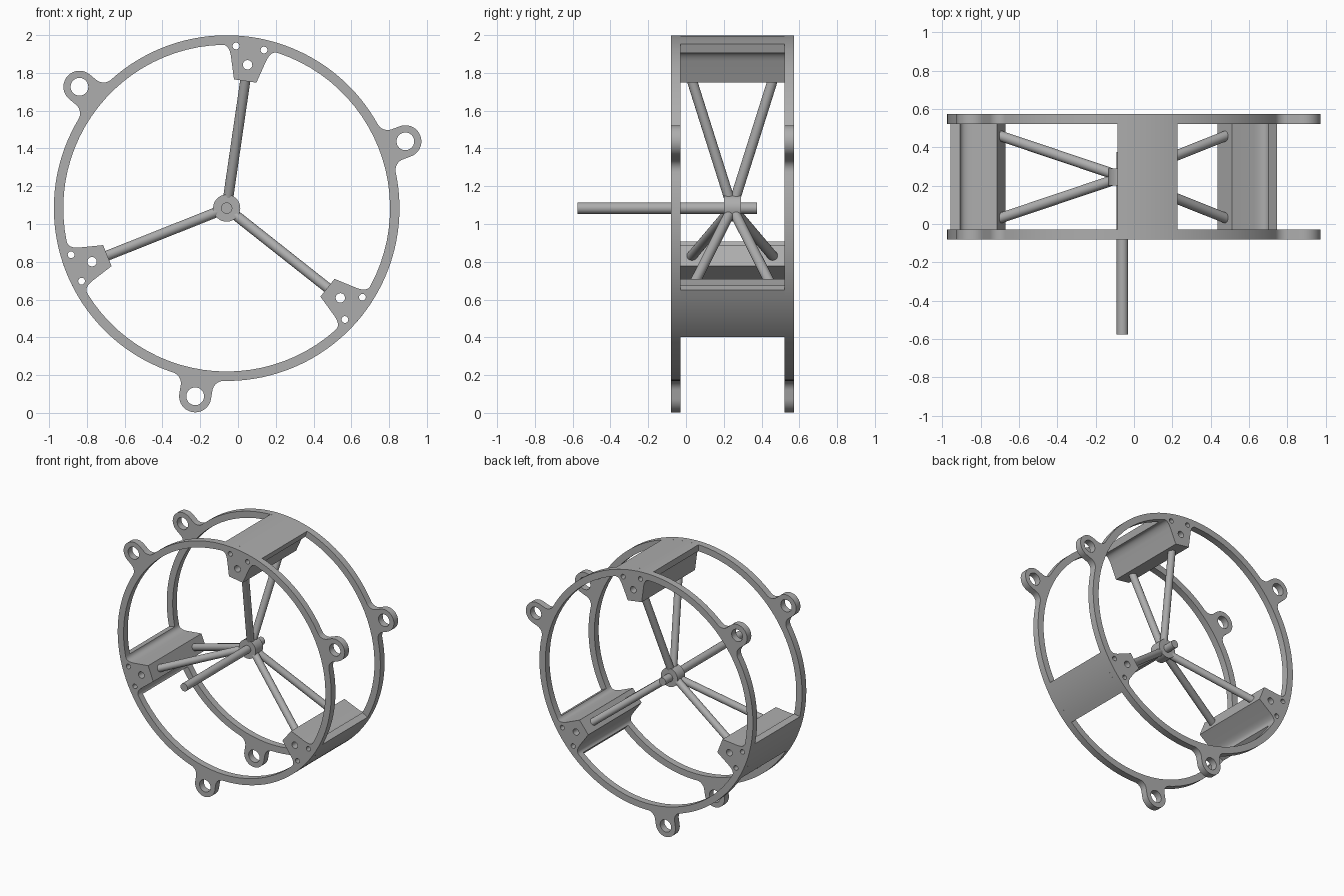
import bpy, bmesh
from math import sin, cos, pi, radians, atan2, sqrt
from mathutils import Vector

cube = bpy.data.objects.get("Cube")
if cube:
    bpy.data.objects.remove(cube, do_unlink=True)

CX, CZ = -0.06, 1.084           # ring centre
R_OUT, R_IN = 0.915, 0.865      # ring radii
FRONT, BACK, PLATE = -0.08, 0.573, 0.052
HUB_Y = 0.245
LUG_R, LUG_W, FILLET = 1.01, 0.085, 0.06
LUGS = [radians(20.5 + 120 * k) for k in range(3)]
BLOCKS = [radians(81.7 + 120 * k) for k in range(3)]
HALF = radians(10)              # half angle of a block's outer shell

grey = bpy.data.materials.new("grey metal")
grey.use_nodes = True
COLOUR = (0.42, 0.42, 0.42, 1)
grey.diffuse_color = COLOUR
grey.node_tree.nodes["Principled BSDF"].inputs["Base Color"].default_value = COLOUR


def arc(cx, cy, r, a0, a1, n):
    return [(cx + r * cos(a0 + (a1 - a0) * i / n),
             cy + r * sin(a0 + (a1 - a0) * i / n)) for i in range(n + 1)]


def turn(points, a):
    return [(u * cos(a) - v * sin(a), u * sin(a) + v * cos(a)) for u, v in points]


def mirrored(points):
    return [(u, -v) for u, v in reversed(points)]


def finish(obj):
    obj.data.materials.clear()
    obj.data.materials.append(grey)
    bpy.ops.object.select_all(action='DESELECT')
    obj.select_set(True)
    bpy.context.view_layer.objects.active = obj
    bpy.ops.object.shade_smooth_by_angle(angle=radians(30))


def extruded(name, loops, y0, y1):
    """Fill nested outlines and extrude them from y0 to y1."""
    curve = bpy.data.curves.new(name + "_outline", 'CURVE')
    curve.dimensions = '2D'
    curve.fill_mode = 'BOTH'
    curve.extrude = (y1 - y0) / 2
    for loop in loops:
        spline = curve.splines.new('POLY')
        spline.points.add(len(loop) - 1)
        for p, (x, z) in zip(spline.points, loop):
            p.co = (x, z, 0, 1)
        spline.use_cyclic_u = True
    helper = bpy.data.objects.new(name + "_outline", curve)
    bpy.context.collection.objects.link(helper)
    bpy.context.view_layer.update()
    graph = bpy.context.evaluated_depsgraph_get()
    mesh = bpy.data.meshes.new_from_object(helper.evaluated_get(graph))
    bpy.data.objects.remove(helper, do_unlink=True)
    bm = bmesh.new()
    bm.from_mesh(mesh)
    bmesh.ops.remove_doubles(bm, verts=bm.verts, dist=0.0001)
    bmesh.ops.recalc_face_normals(bm, faces=bm.faces)
    bm.to_mesh(mesh)
    bm.free()
    obj = bpy.data.objects.new(name, mesh)
    obj.rotation_euler = (pi / 2, 0, 0)
    obj.location = (CX, (y0 + y1) / 2, CZ)
    bpy.context.collection.objects.link(obj)
    finish(obj)


def rod(name, a, b, radius, sides=24):
    a, b = Vector(a), Vector(b)
    bpy.ops.mesh.primitive_cylinder_add(vertices=sides, radius=radius,
                                        depth=(b - a).length, location=(a + b) / 2)
    obj = bpy.context.object
    obj.name = name
    obj.rotation_euler = (b - a).to_track_quat('Z', 'Y').to_euler()
    finish(obj)


# Block cross-section: inner side with a fillet running into the shell
p0 = Vector((R_IN * cos(HALF), -R_IN * sin(HALF)))
p1, p2 = Vector((0.86, -0.112)), Vector((0.80, -0.094))
flank = [tuple(p0 * (1 - t) ** 2 + p1 * 2 * t * (1 - t) + p2 * t * t)
         for t in [i / 8 for i in range(9)]] + [(0.68, -0.06)]
inner_side = flank + mirrored(flank)
block_loop = inner_side + arc(0, 0, R_OUT, HALF, -HALF, 8)
bolt = radians(5)
bolt_holes = [arc(0.767, 0, 0.025, 0, 2 * pi, 20)[:-1]]
for s in (-1, 1):
    bolt_holes.append(arc(0.86 * cos(bolt), s * 0.86 * sin(bolt), 0.018, 0, 2 * pi, 16)[:-1])

# Lug outline: fillet, rounded end, fillet
fv = LUG_W + FILLET
fu = sqrt((R_OUT + FILLET) ** 2 - fv ** 2)
phi = atan2(fv, fu)
side = arc(fu, -fv, FILLET, pi - phi, pi / 2, 8)
lug_loop = side + arc(LUG_R, 0, LUG_W, -pi / 2, pi / 2, 20) + mirrored(side)

# Plate outlines
outer, inner, holes = [], [], []
step = 2 * pi / 3
for lug, block in zip(LUGS, BLOCKS):
    outer += turn(lug_loop, lug)
    outer += arc(0, 0, R_OUT, lug + phi, lug + step - phi, 40)[1:-1]
    inner += turn(inner_side, block)
    inner += arc(0, 0, R_IN, block + HALF, block + step - HALF, 24)[1:-1]
    holes.append(turn(arc(LUG_R, 0, 0.047, 0, 2 * pi, 28)[:-1], lug))
    holes += [turn(h, block) for h in bolt_holes]

extruded("front_ring", [outer, inner] + holes, FRONT, FRONT + PLATE)
extruded("back_ring", [outer, inner] + holes, BACK - PLATE, BACK)

# Blocks joining the rings, each with a pair of spokes
for i, a in enumerate(BLOCKS, 1):
    extruded(f"block_{i}", [turn(l, a) for l in [block_loop] + bolt_holes],
             FRONT + PLATE, BACK - PLATE)
    for label, s in (("front", -1), ("back", 1)):
        rod(f"{label}_spoke_{i}", (CX, HUB_Y, CZ),
            (CX + 0.71 * cos(a), HUB_Y + s * 0.222, CZ + 0.71 * sin(a)), 0.027)

# Hub and shaft
rod("hub", (CX, HUB_Y - 0.045, CZ), (CX, HUB_Y + 0.045, CZ), 0.072, 32)
rod("shaft", (CX, -0.575, CZ), (CX, 0.375, CZ), 0.03)
